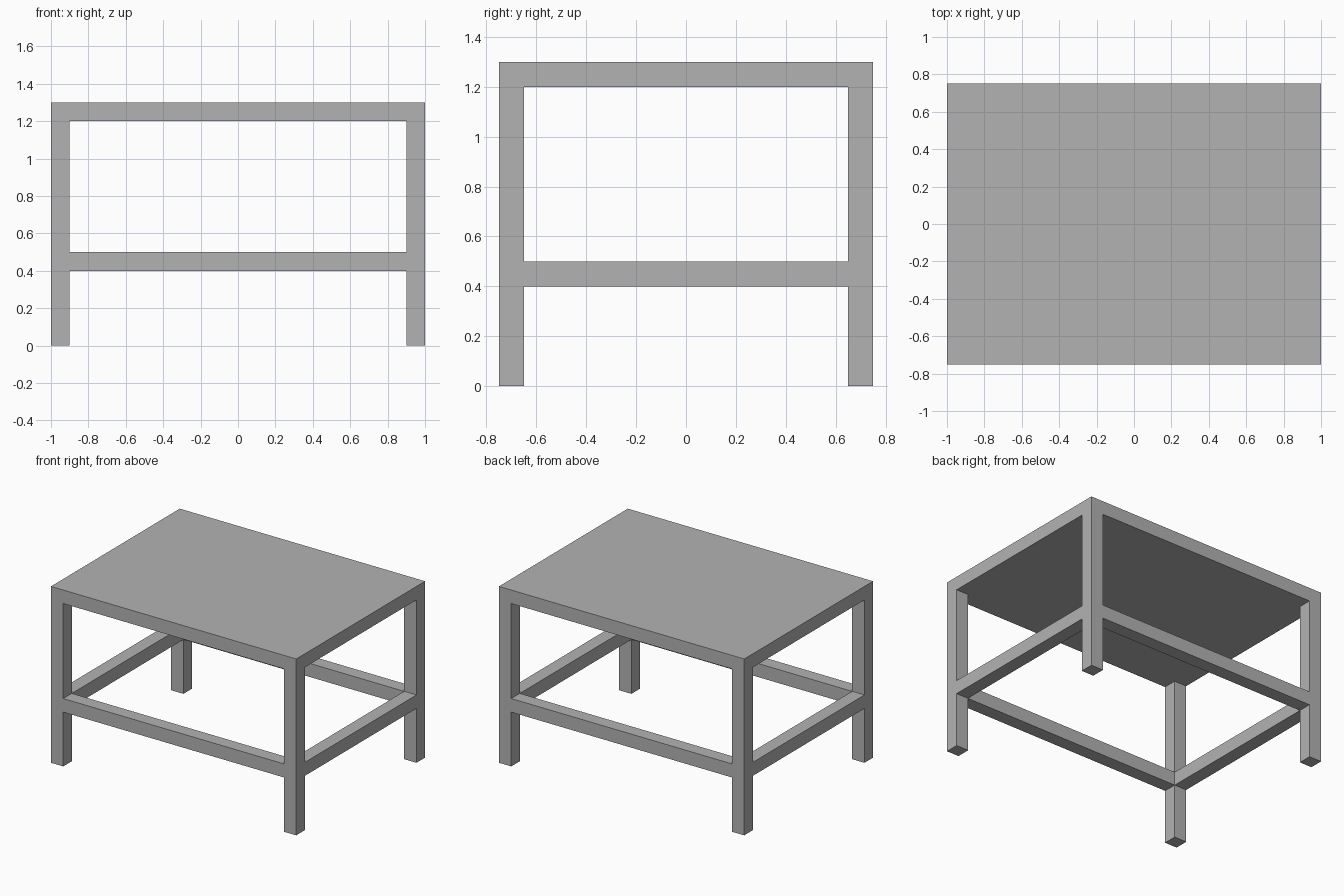
import bpy

cube = bpy.data.objects.get("Cube")
if cube:
    bpy.data.objects.remove(cube, do_unlink=True)

WIDTH, DEPTH, HEIGHT = 2.0, 1.5, 1.3
BAR = 0.1          # thickness of legs, rails and top
RAIL_Z = 0.45      # centre height of the rails

grey = bpy.data.materials.new("plain_grey")
grey.use_nodes = True
colour = (0.45, 0.45, 0.45, 1)
grey.diffuse_color = colour
grey.node_tree.nodes["Principled BSDF"].inputs["Base Color"].default_value = colour


def box(name, size, centre):
    bpy.ops.mesh.primitive_cube_add(size=1, location=centre)
    ob = bpy.context.object
    ob.name = name
    ob.scale = size
    bpy.ops.object.transform_apply(location=False, rotation=False, scale=True)
    ob.data.materials.append(grey)
    return ob


# Table top
box("table_top", (WIDTH, DEPTH, BAR), (0, 0, HEIGHT - BAR / 2))

# Legs flush with the corners
leg_x, leg_y = (WIDTH - BAR) / 2, (DEPTH - BAR) / 2
leg_h = HEIGHT - BAR
for y_name, sy in (("front", -1), ("back", 1)):
    for x_name, sx in (("left", 1), ("right", -1)):
        box(f"{y_name}_{x_name}_leg", (BAR, BAR, leg_h),
            (sx * leg_x, sy * leg_y, leg_h / 2))

# Rails between the legs
for name, s in (("front", -1), ("back", 1)):
    box(f"{name}_rail", (WIDTH - 2 * BAR, BAR, BAR), (0, s * leg_y, RAIL_Z))
for name, s in (("left", 1), ("right", -1)):
    box(f"{name}_rail", (BAR, DEPTH - 2 * BAR, BAR), (s * leg_x, 0, RAIL_Z))
